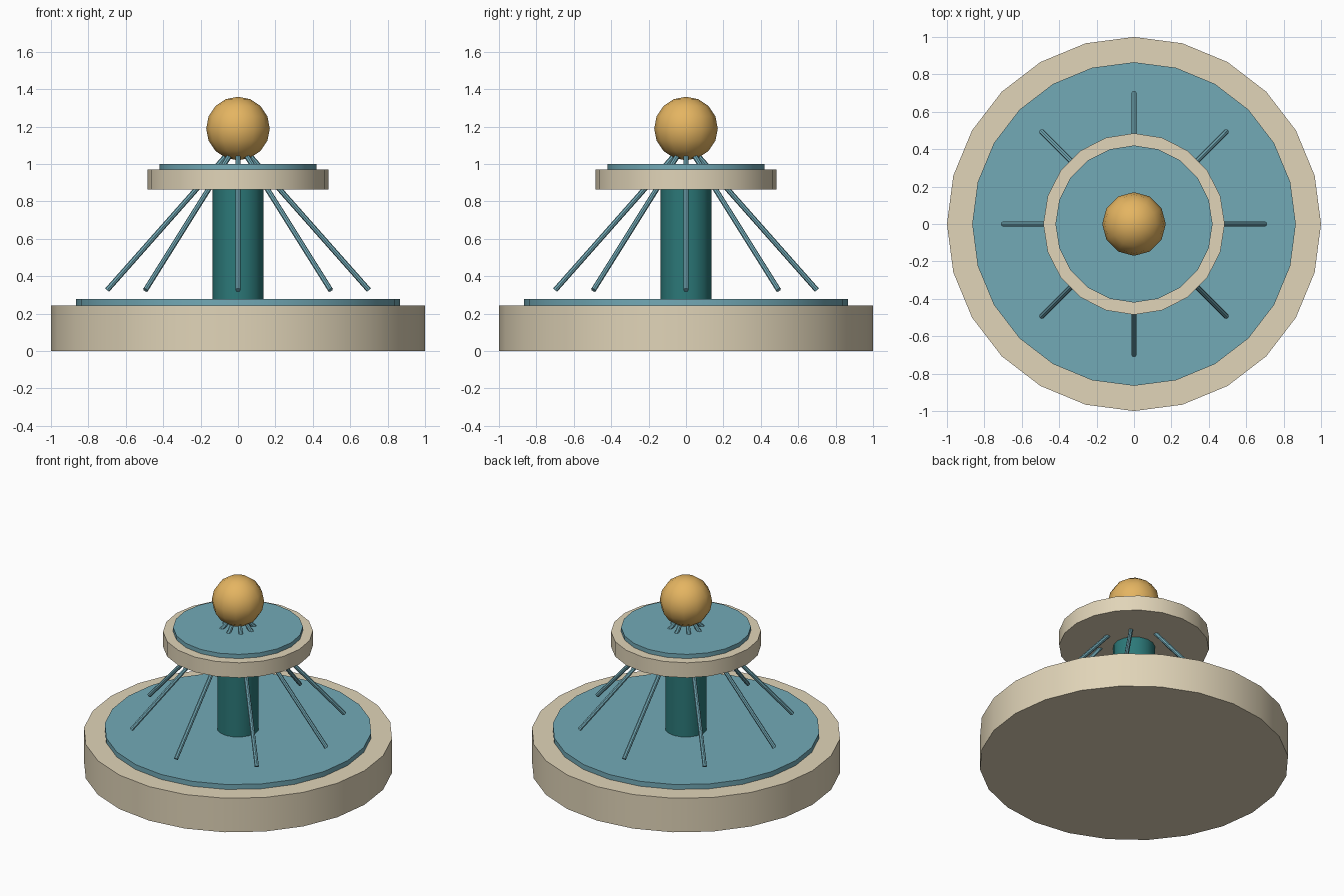
import bpy
import math
from mathutils import Vector

if "Cube" in bpy.data.objects:
    bpy.data.objects.remove(bpy.data.objects["Cube"])


def material(name, rgb):
    m = bpy.data.materials.new(name)
    m.diffuse_color = (*rgb, 1)
    m.use_nodes = True
    m.node_tree.nodes["Principled BSDF"].inputs["Base Color"].default_value = m.diffuse_color
    return m


STONE = material("stone", (0.75, 0.66, 0.48))
WATER = material("water", (0.17, 0.40, 0.47))
TEAL = material("teal", (0.025, 0.19, 0.19))
GOLD = material("gold", (0.78, 0.46, 0.12))


def finish(name, mat):
    ob = bpy.context.object
    ob.name = name
    ob.data.materials.append(mat)
    bpy.ops.object.shade_smooth_by_angle(angle=math.radians(40))
    return ob


def drum(name, radius, z0, z1, sides, mat):
    bpy.ops.mesh.primitive_cylinder_add(
        vertices=sides, radius=radius, depth=z1 - z0, location=(0, 0, (z0 + z1) / 2))
    return finish(name, mat)


def rod(name, a, b, radius, mat):
    a, b = Vector(a), Vector(b)
    d = b - a
    bpy.ops.mesh.primitive_cylinder_add(
        vertices=8, radius=radius, depth=d.length, location=(a + b) / 2,
        rotation=d.to_track_quat('Z', 'Y').to_euler())
    return finish(name, mat)


# Lower tier
drum("lower_basin", 1.0, 0.0, 0.243, 24, STONE)
drum("lower_water", 0.865, 0.22, 0.278, 24, WATER)

# Column and upper tier
drum("column", 0.136, 0.25, 0.88, 16, TEAL)
drum("upper_basin", 0.485, 0.864, 0.971, 20, STONE)
drum("upper_water", 0.42, 0.95, 1.001, 20, WATER)

# Ball on top
bpy.ops.mesh.primitive_uv_sphere_add(segments=12, ring_count=8, radius=0.17,
                                     location=(0, 0, 1.19))
finish("top_ball", GOLD)

# Water jets fanning out from under the ball
for i in range(8):
    t = i * math.pi / 4
    c, s = math.cos(t), math.sin(t)
    rod(f"water_jet_{i + 1}", (0.05 * c, 0.05 * s, 1.06), (0.7 * c, 0.7 * s, 0.326),
        0.014, WATER)
